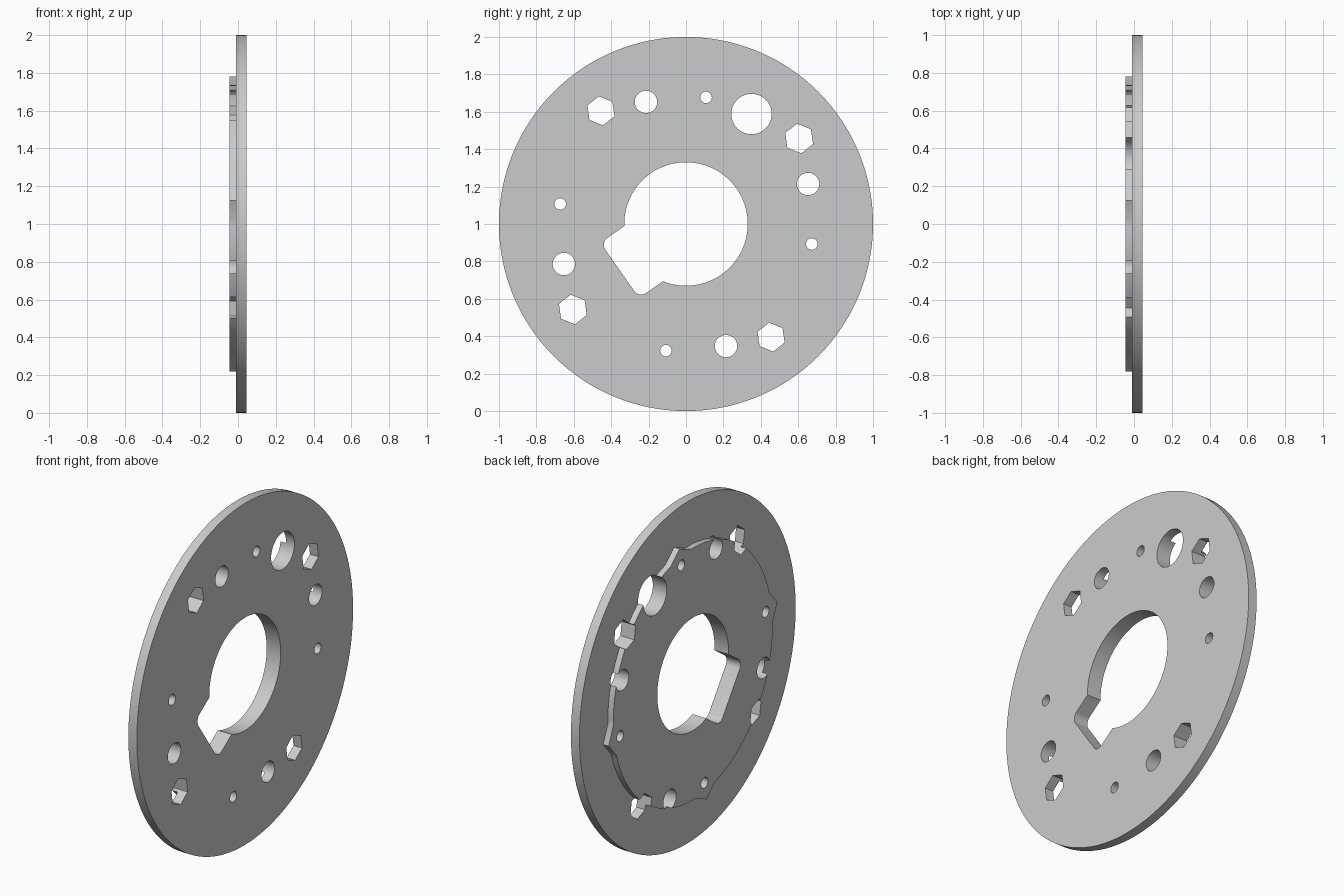
import bpy, bmesh
from math import sin, cos, pi, radians

cube = bpy.data.objects.get("Cube")
if cube:
    bpy.data.objects.remove(cube, do_unlink=True)

metal = bpy.data.materials.new("light grey metal")
metal.use_nodes = True
grey = (0.6, 0.6, 0.6, 1)
metal.diffuse_color = grey
metal.node_tree.nodes["Principled BSDF"].inputs["Base Color"].default_value = grey

BACK, STEP, FACE = -0.045, -0.01, 0.045


def arc(y, z, r, start, end, n):
    """Points along an arc in the disc plane, angles in degrees."""
    return [(y + r * cos(radians(start + (end - start) * i / n)),
             z + r * sin(radians(start + (end - start) * i / n))) for i in range(n + 1)]


def ring(y, z, r, n, turn=0):
    return arc(y, z, r, turn, turn + 360, n)[:-1]


def prisms(name, outlines, x0, x1):
    """Extrude closed outlines along x; outlines are centred on the disc axis."""
    bm = bmesh.new()
    for outline in outlines:
        a = [bm.verts.new((x0, y, z + 1)) for y, z in outline]
        b = [bm.verts.new((x1, y, z + 1)) for y, z in outline]
        bm.faces.new(a)
        bm.faces.new(b)
        for i in range(len(a)):
            j = (i + 1) % len(a)
            bm.faces.new((a[i], a[j], b[j], b[i]))
    bmesh.ops.recalc_face_normals(bm, faces=bm.faces)
    mesh = bpy.data.meshes.new(name)
    bm.to_mesh(mesh)
    bm.free()
    mesh.materials.append(metal)
    obj = bpy.data.objects.new(name, mesh)
    bpy.context.collection.objects.link(obj)
    return obj


# Outer plate
plate = prisms("outer_plate", [ring(0, 0, 1, 128)], STEP, FACE)

# Raised boss with four pointed lugs around the small holes
outline = []
for k in range(4):
    a = 81 + 90 * k
    outline += arc(0, 0, 0.79, a, a, 1)[:1]
    outline += arc(0, 0, 0.737, a + 7.3, a + 82.7, 28)
boss = prisms("raised_boss", [outline], BACK, STEP)

# Bolt holes, in pairs opposite each other, and one large hole
holes = [ring(0.35, 0.588, 0.108, 48)]
for s in (1, -1):
    for y, z, r, n, turn in ((0.107, 0.677, 0.031, 24, 0), (0.673, -0.107, 0.031, 24, 0),
                             (-0.214, 0.653, 0.06, 32, 0), (0.653, 0.214, 0.06, 32, 0),
                             (-0.455, 0.605, 0.078, 6, 38), (0.605, 0.457, 0.08, 6, 38)):
        holes.append(ring(s * y, s * z, r, n, turn))
bolt_cutter = prisms("bolt_hole_cutter", holes, -0.2, 0.2)

# Centre bore and its keyway with rounded corners
bore_cutter = prisms("bore_cutter", [ring(0, 0, 0.33, 96)], -0.2, 0.2)
half, depth, r = 0.18, 0.432, 0.045
local = [(0.1, -half)] + arc(depth - r, r - half, r, -90, 0, 8)
local += arc(depth - r, half - r, r, 0, 90, 8) + [(0.1, half)]
c, s = cos(radians(215)), sin(radians(215))
key_cutter = prisms("keyway_cutter", [[(u * c - v * s, u * s + v * c) for u, v in local]], -0.2, 0.2)

cutters = (bolt_cutter, bore_cutter, key_cutter)
for obj in (plate, boss):
    bpy.ops.object.select_all(action='DESELECT')
    obj.select_set(True)
    bpy.context.view_layer.objects.active = obj
    for cutter in cutters:
        mod = obj.modifiers.new(cutter.name, 'BOOLEAN')
        mod.operation = 'DIFFERENCE'
        mod.solver = 'EXACT'
        mod.object = cutter
        bpy.ops.object.modifier_apply(modifier=mod.name)
    bpy.ops.object.shade_smooth_by_angle(angle=radians(30))

for cutter in cutters:
    bpy.data.objects.remove(cutter, do_unlink=True)
